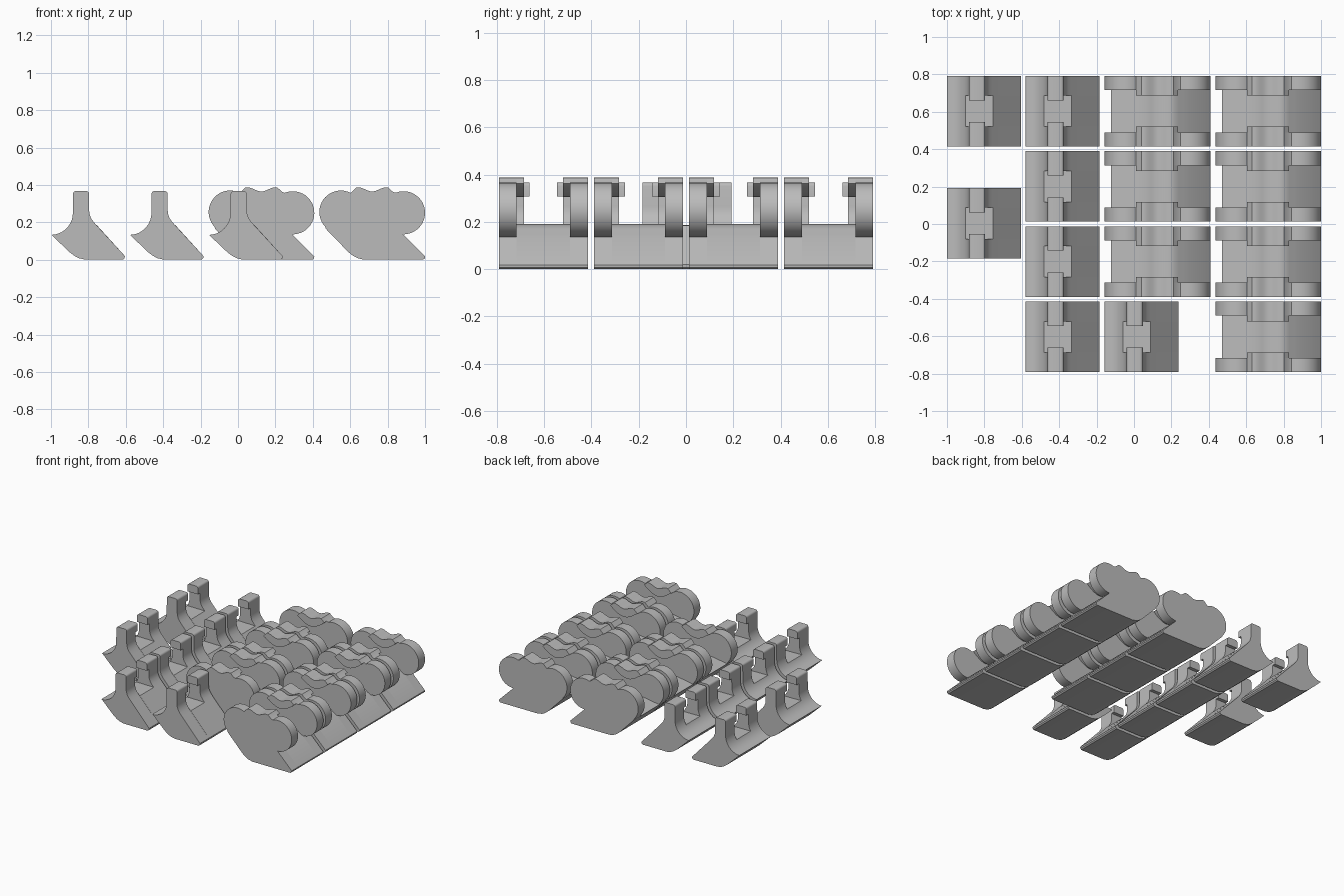
import bpy, bmesh, math

if "Cube" in bpy.data.objects:
    bpy.data.objects.remove(bpy.data.objects["Cube"])

grey = bpy.data.materials.new("plain_grey")
grey.diffuse_color = (0.5, 0.5, 0.5, 1)
grey.use_nodes = True
grey.node_tree.nodes["Principled BSDF"].inputs["Base Color"].default_value = grey.diffuse_color

HALF = 0.188                       # half length of every piece along y


def arc(cx, cz, r, a0, a1, n=12):
    """Points on a circle in the xz plane, angles in degrees."""
    return [(cx + r * math.cos(math.radians(a0 + (a1 - a0) * i / n)),
             cz + r * math.sin(math.radians(a0 + (a1 - a0) * i / n))) for i in range(n + 1)]


def prism(bm, profile, y0, y1):
    """Extrude an xz profile from y0 to y1."""
    face = bm.faces.new([bm.verts.new((x, y0, z)) for x, z in profile])
    ext = bmesh.ops.extrude_face_region(bm, geom=[face])
    moved = [v for v in ext["geom"] if isinstance(v, bmesh.types.BMVert)]
    bmesh.ops.translate(bm, verts=moved, vec=(0, y1 - y0, 0))


def mirrored(bm, profile, inner, outer):
    """The same prism at both ends of the piece."""
    prism(bm, profile, -outer, -inner)
    prism(bm, profile, inner, outer)


def finish(bm, name):
    bmesh.ops.recalc_face_normals(bm, faces=bm.faces)
    mesh = bpy.data.meshes.new(name)
    bm.to_mesh(mesh)
    bm.free()
    mesh.materials.append(grey)
    mesh.shade_smooth()
    mesh.set_sharp_from_angle(angle=math.radians(30))
    return mesh


def place(mesh, name, spots):
    for i, (x, y) in enumerate(spots):
        ob = bpy.data.objects.new(f"{name}_{i + 1}", mesh)
        ob.location = (x, y, 0)
        bpy.context.collection.objects.link(ob)


# Narrow piece: wedge foot, flat floor, flared end posts with inward hooks
foot = [(0.0, 0.135), (0.1, 0.04), (0.125, 0.021), (0.15, 0.008), (0.185, 0.0),
        (0.385, 0.0), (0.394, 0.008), (0.395, 0.02), (0.245, 0.183)]
flare = [(0.228, 0.202), (0.214, 0.222), (0.206, 0.245), (0.204, 0.265)]
post_top = arc(0.189, 0.352, 0.015, 0, 90, 4) + arc(0.133, 0.352, 0.015, 90, 180, 4)
scoop = arc(0.0, 0.25, 0.117, 0, -88, 14)
floor = [(0.245, 0.185)] + [p for p in scoop if p[1] < 0.187]

bm = bmesh.new()
mirrored(bm, foot + flare + post_top + scoop, HALF - 0.105, HALF)
prism(bm, foot[:-1] + floor[:1] + [(0.098, 0.187)] + floor[1:], -HALF + 0.105, HALF - 0.105)
mirrored(bm, post_top + [(0.118, 0.308), (0.204, 0.308)], HALF - 0.13, HALF - 0.105)
place(finish(bm, "narrow_clip"), "narrow_clip",
      [(-1.0, 0.603), (-1.0, 0.004)] +
      [(-0.58, y) for y in (0.603, 0.201, -0.201, -0.603)] + [(-0.157, -0.603)])

# Wide piece: round-lobed cheeks, low wavy body between them, lens-shaped lugs
sole = [(0.035, 0.165), (0.155, 0.041), (0.18, 0.021), (0.205, 0.008), (0.24, 0.0),
        (0.555, 0.0), (0.564, 0.008), (0.565, 0.018), (0.447, 0.135)]
crest = [(0.168 + 0.228 * i / 24) for i in range(25)]
wave = [(x, 0.376 - 0.011 * math.cos(2 * math.pi * (x - 0.282) / 0.15)) for x in crest
        if 0.19 < x < 0.374]
wave = [(0.393, 0.363)] + wave[::-1] + [(0.168, 0.357)]
right_lobe = arc(0.45, 0.251, 0.115, -85, 112, 24)
left_lobe = arc(0.115, 0.255, 0.115, 65, 224, 20)

bm = bmesh.new()
mirrored(bm, sole + right_lobe + wave + left_lobe, HALF - 0.075, HALF)
body_top = [(0.42, 0.15), (0.395, 0.17), (0.37, 0.184), (0.345, 0.19), (0.315, 0.183),
            (0.282, 0.175), (0.25, 0.183), (0.215, 0.19), (0.165, 0.186), (0.1, 0.176)]
prism(bm, sole + body_top, -HALF + 0.075, HALF - 0.075)
under = [(0.168 + 0.225 * i / 12, 0.36 - 0.055 * math.sin(math.pi * i / 12)) for i in range(1, 12)]
mirrored(bm, wave + under, HALF - 0.105, HALF - 0.075)
place(finish(bm, "wide_clip"), "wide_clip",
      [(0.435, y) for y in (0.603, 0.201, -0.201, -0.603)] +
      [(-0.157, y) for y in (0.603, 0.201, -0.201)])
